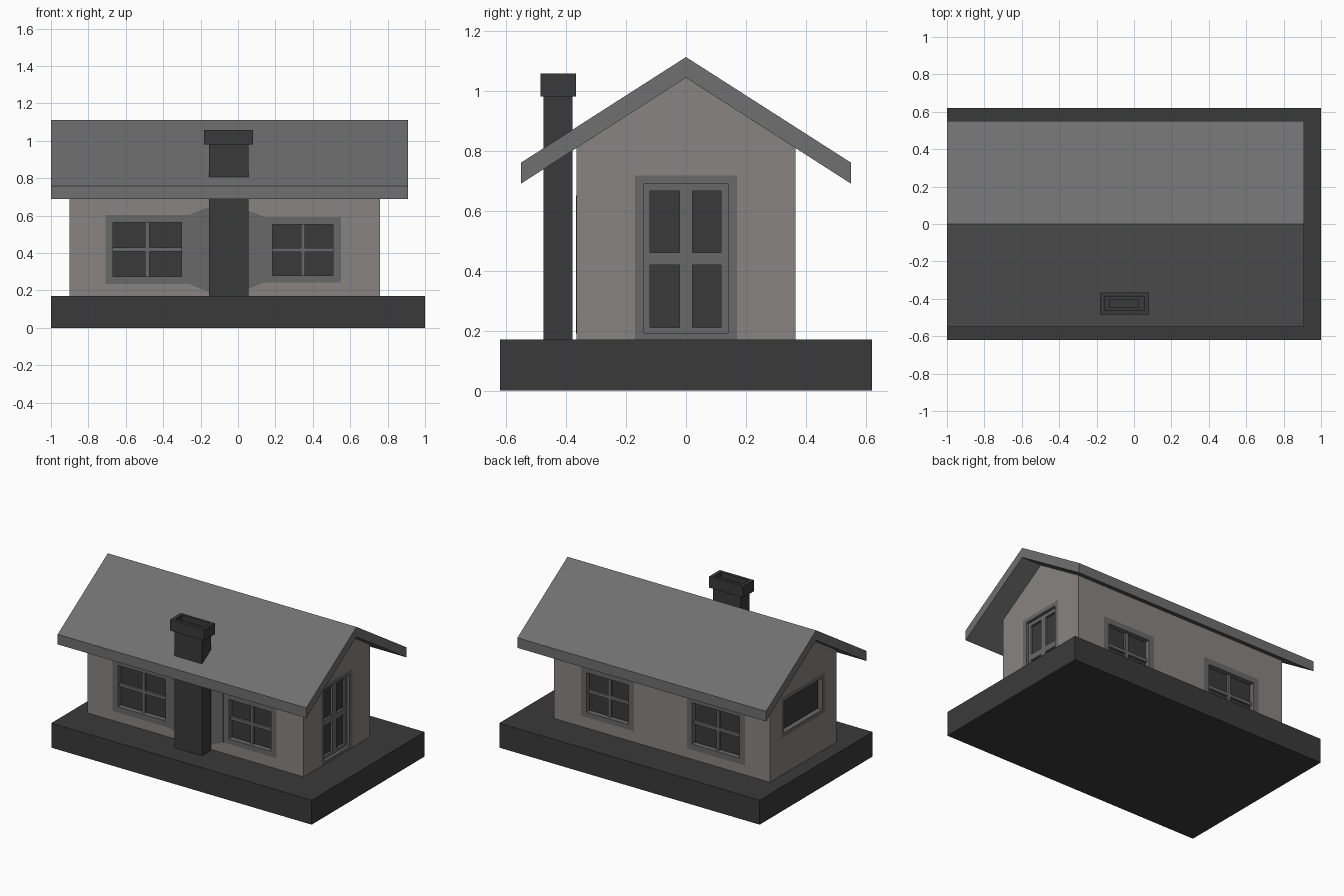
import bpy, bmesh

if "Cube" in bpy.data.objects:
    bpy.data.objects.remove(bpy.data.objects["Cube"])


def material(name, rgb):
    m = bpy.data.materials.new(name)
    m.diffuse_color = (*rgb, 1)
    m.use_nodes = True
    m.node_tree.nodes["Principled BSDF"].inputs["Base Color"].default_value = m.diffuse_color
    return m


DARK = material("charcoal", (0.042, 0.042, 0.042))
TRIM = material("trim_grey", (0.14, 0.14, 0.14))
WALL = material("warm_wall", (0.25, 0.23, 0.23))
ROOF = material("roof_grey", (0.16, 0.16, 0.16))


def finish(name, bm, mat):
    bmesh.ops.recalc_face_normals(bm, faces=bm.faces)
    me = bpy.data.meshes.new(name)
    bm.to_mesh(me)
    bm.free()
    ob = bpy.data.objects.new(name, me)
    bpy.context.collection.objects.link(ob)
    if mat:
        me.materials.append(mat)
    return ob


def add_loops(bm, loops, cap=True):
    """Skin a stack of equally long point loops."""
    rings = [[bm.verts.new(p) for p in loop] for loop in loops]
    n = len(rings[0])
    pairs = list(zip(rings, rings[1:])) if cap else list(zip(rings, rings[1:] + rings[:1]))
    for a, b in pairs:
        for i in range(n):
            bm.faces.new((a[i], a[(i + 1) % n], b[(i + 1) % n], b[i]))
    if cap:
        bm.faces.new(rings[0])
        bm.faces.new(rings[-1])


def rect(a0, a1, b0, b1):
    return [(a0, b0), (a1, b0), (a1, b1), (a0, b1)]


def prism_x(name, profile, x0, x1, mat):
    bm = bmesh.new()
    add_loops(bm, [[(x, y, z) for y, z in profile] for x in (x0, x1)])
    return finish(name, bm, mat)


# Base slab
prism_x("base", rect(-0.62, 0.62, 0, 0.17), -1, 1, DARK)

# Gabled walls, tucked slightly into base and roof
walls = prism_x("walls", [(-0.365, 0.15), (0.365, 0.15), (0.365, 0.82),
                          (0, 1.055), (-0.365, 0.82)], -0.9, 0.76, WALL)

# Folded roof slab
prism_x("roof", [(-0.55, 0.69), (0, 1.043), (0.55, 0.69),
                 (0.55, 0.76), (0, 1.112), (-0.55, 0.76)], -1, 0.91, ROOF)

# Wall mappings: u along the wall, d outward from its face
SIDES = {
    "front": lambda u, d, z: (u, -0.365 - d, z),
    "back": lambda u, d, z: (u, 0.365 + d, z),
    "right": lambda u, d, z: (0.76 + d, u, z),
    "left": lambda u, d, z: (-0.9 - d, u, z),
}
DEPTH = 0.04
cut = bmesh.new()


def slab(bm, side, outline, d0, d1):
    f = SIDES[side]
    add_loops(bm, [[f(u, d, z) for u, z in outline] for d in (d0, d1)])


def opening(name, side, hole, outer, panes_u=None, panes_z=None):
    """Framed recess; bars separate the listed pane spans."""
    f = SIDES[side]
    slab(cut, side, rect(*outer), -DEPTH, 0.05)
    # Flush surround
    bm = bmesh.new()
    add_loops(bm, [[f(u, d, z) for u, z in rect(*r)] for r, d in
                   ((outer, 0), (hole, 0), (hole, -DEPTH), (outer, -DEPTH))], cap=False)
    finish(name + "_surround", bm, TRIM)
    # Dark glass at the back of the recess
    bm = bmesh.new()
    slab(bm, side, rect(*hole), -DEPTH - 0.005, -DEPTH + 0.005)
    finish(name + "_glass", bm, DARK)
    if not panes_u:
        return
    # Sash bars: the gaps between panes and the hole edge
    bm = bmesh.new()
    us = [hole[0], *panes_u, hole[1]]
    zs = [hole[2], *panes_z, hole[3]]
    for a, b in zip(us[::2], us[1::2]):
        if b - a > 0.001:
            slab(bm, side, rect(a, b, hole[2], hole[3]), -DEPTH, -0.02)
    for a, b in zip(zs[::2], zs[1::2]):
        if b - a > 0.001:
            for c, d in zip(us[1:-1:2], us[2:-1:2]):
                slab(bm, side, rect(c, d, a, b), -DEPTH, -0.02)
    finish(name + "_bars", bm, TRIM)


# Four-pane windows on both long walls
for side in ("front", "back"):
    for label, hole, outer in (
            ("large_window", (-0.668, -0.303, 0.275, 0.563), (-0.709, -0.263, 0.235, 0.603)),
            ("small_window", (0.185, 0.509, 0.28, 0.554), (0.143, 0.551, 0.244, 0.593))):
        u, z = (hole[0] + hole[1]) / 2, (hole[2] + hole[3]) / 2
        opening(f"{side}_{label}", side, hole, outer,
                [hole[0], u - 0.011, u + 0.011, hole[1]],
                [hole[2], z - 0.011, z + 0.011, hole[3]])

# Glazed door and the wide window on the gable ends
opening("door", "right", (-0.14, 0.14, 0.19, 0.69), (-0.17, 0.17, 0.17, 0.718),
        [-0.12, -0.022, 0.022, 0.117], [0.21, 0.418, 0.46, 0.665])
opening("gable_window", "left", (-0.21, 0.21, 0.455, 0.675), (-0.24, 0.24, 0.425, 0.705))

# Cut the recesses out of the walls
cutter = finish("recess_cutter", cut, None)
cutter.hide_render = True
mod = walls.modifiers.new("recesses", "BOOLEAN")
mod.operation, mod.solver, mod.object = "DIFFERENCE", "EXACT", cutter
bpy.context.view_layer.objects.active = walls
bpy.ops.object.modifier_apply(modifier=mod.name)
bpy.data.objects.remove(cutter)

# Flared trim behind the chimney
bm = bmesh.new()
slab(bm, "front", [(-0.263, 0.235), (-0.15, 0.19), (0.06, 0.21), (0.143, 0.244),
                   (0.143, 0.593), (0.06, 0.625), (-0.15, 0.65), (-0.263, 0.603)], -0.002, 0.002)
finish("chimney_trim", bm, TRIM)

# Chimney with stepped cap and hollow flue
stack = (-0.155, 0.057, -0.475, -0.378)
cap = (-0.182, 0.08, -0.485, -0.367)
rim = (-0.158, 0.056, -0.463, -0.387)
flue = (-0.13, 0.022, -0.447, -0.403)
bm = bmesh.new()
add_loops(bm, [[(x, y, z) for x, y in rect(*r)] for r, z in (
    (stack, 0.16), (stack, 0.98), (cap, 0.98), (cap, 1.057),
    (rim, 1.057), (rim, 1.02), (flue, 1.02), (flue, 0.95))])
finish("chimney", bm, DARK)
